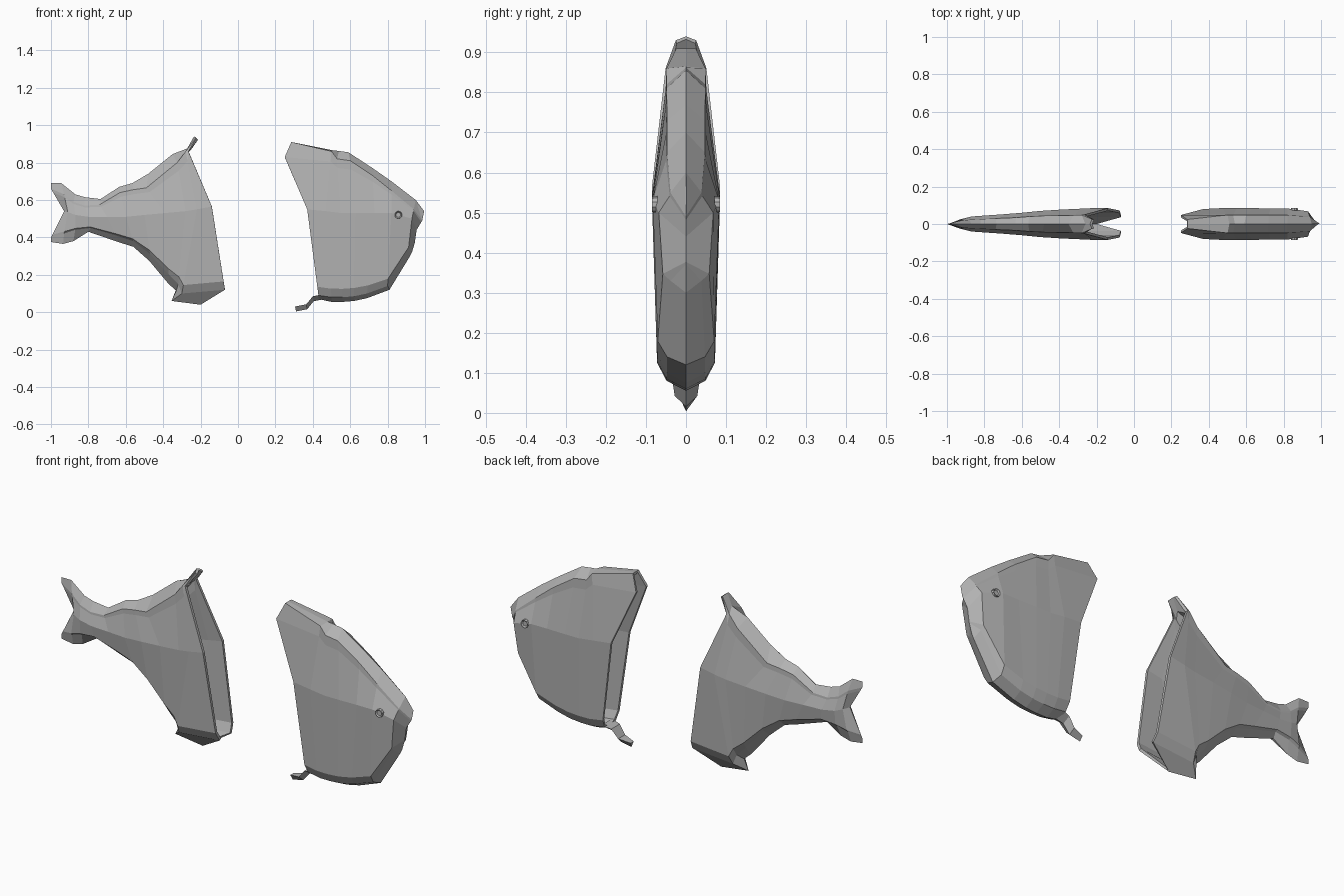
import bpy, bmesh
from math import pi
from mathutils import Vector, Matrix

cube = bpy.data.objects.get("Cube")
if cube:
    bpy.data.objects.remove(cube, do_unlink=True)

grey = bpy.data.materials.new("plain grey")
grey.use_nodes = True
grey.diffuse_color = (0.45, 0.45, 0.45, 1)
grey.node_tree.nodes["Principled BSDF"].inputs["Base Color"].default_value = (0.45, 0.45, 0.45, 1)


def add_object(name, bm):
    mesh = bpy.data.meshes.new(name)
    bm.to_mesh(mesh)
    bm.free()
    mesh.materials.append(grey)
    obj = bpy.data.objects.new(name, mesh)
    bpy.context.collection.objects.link(obj)
    return obj


def lerp(a, b, t):
    return tuple(p + (q - p) * t for p, q in zip(a, b))


def body_shell(name, top, shoulder, middle, belly, keel, widths, cut_corner):
    """Loft a hollow body half from lengthwise lines, open at the cut."""
    bm = bmesh.new()
    widest = max(widths)
    columns = []
    thickness = []
    for i, w in enumerate(widths):
        upper = cut_corner if i == 0 else lerp(shoulder[i], middle[i], 0.17)
        lower = lerp(middle[i], belly[i], 0.9)
        points = [top[i], shoulder[i], upper, middle[i], lower, belly[i], keel[i]]
        spread = [0, 0.3 if i == 0 else 0.57, 0.6, 1, 0.85, 0.57, 0]
        sides = []
        for side in (1, -1):
            verts = [bm.verts.new((p[0], side * s * w, p[1])) for p, s in zip(points, spread)]
            thickness += [max(w / widest, 0.1)] * len(verts)
            sides.append(verts)
        columns.append(sides)
    for a, b in zip(columns, columns[1:]):
        for side in (0, 1):
            for r in range(len(a[side]) - 1):
                quad = [a[side][r], a[side][r + 1], b[side][r + 1], b[side][r]]
                bm.faces.new(quad if side else quad[::-1])
    # Record wall thickness, then join the two sides along the centre line
    layer = bm.verts.layers.deform.verify()
    for v, t in zip(bm.verts, thickness):
        v[layer][0] = t
    bmesh.ops.remove_doubles(bm, verts=bm.verts[:], dist=0.0005)
    bm.normal_update()
    if sum(f.normal.y * f.calc_center_median().y for f in bm.faces) < 0:
        bmesh.ops.reverse_faces(bm, faces=bm.faces[:])
    obj = add_object(name, bm)
    obj.vertex_groups.new(name="wall")
    wall = obj.modifiers.new("wall", 'SOLIDIFY')
    wall.thickness = 0.014
    wall.offset = -1
    wall.vertex_group = "wall"
    return obj


# Front half with head, from the cut to the snout
body_shell(
    "head_half",
    top=[(.285, .91), (.51, .865), (.54, .862), (.59, .855), (.72, .77), (.82, .7), (.95, .6), (.995, .54)],
    shoulder=[(.285, .91), (.5, .86), (.53, .82), (.6, .81), (.72, .73), (.82, .65), (.94, .55), (.985, .49)],
    middle=[(.37, .55), (.47, .54), (.55, .53), (.63, .53), (.73, .53), (.82, .53), (.93, .5), (.955, .44)],
    belly=[(.43, .09), (.5, .08), (.56, .08), (.62, .085), (.69, .1), (.8, .14), (.91, .33), (.945, .37)],
    keel=[(.43, .07), (.5, .055), (.56, .055), (.62, .06), (.69, .075), (.81, .12), (.92, .3), (.93, .32)],
    widths=[.08, .085, .085, .085, .083, .083, .068, 0],
    cut_corner=(.25, .83))

# Rear half with tail, from the cut to the tail fin
body_shell(
    "tail_half",
    top=[(-.235, .94), (-.26, .88), (-.35, .845), (-.48, .74), (-.565, .69), (-.635, .67),
         (-.735, .605), (-.82, .615), (-.87, .63), (-.945, .69), (-1, .69)],
    shoulder=[(-.225, .93), (-.28, .86), (-.325, .8), (-.49, .665), (-.56, .655), (-.63, .64),
              (-.74, .575), (-.82, .57), (-.88, .59), (-.93, .63), (-1, .66)],
    middle=[(-.14, .565), (-.22, .55), (-.28, .54), (-.39, .53), (-.5, .52), (-.6, .51),
            (-.7, .51), (-.8, .51), (-.87, .52), (-.91, .535), (-.93, .54)],
    belly=[(-.07, .12), (-.3, .1), (-.32, .15), (-.37, .2), (-.47, .31), (-.56, .38),
           (-.65, .41), (-.79, .45), (-.87, .44), (-.93, .42), (-1, .4)],
    keel=[(-.2, .04), (-.355, .06), (-.33, .115), (-.37, .15), (-.475, .275), (-.56, .35),
          (-.64, .375), (-.8, .43), (-.88, .38), (-.935, .365), (-1, .375)],
    widths=[.085, .085, .082, .077, .07, .06, .052, .045, .04, .03, 0],
    cut_corner=(-.265, .86))

# Small pointed fin trailing under the head half
bm = bmesh.new()
rings = []
for x, z, w in [(.45, .095, .045), (.4, .085, .035), (.365, .042, .028), (.305, .03, .012)]:
    rings.append([bm.verts.new(c) for c in ((x, -w, z), (x, w, z), (x + .005, 0, z - .026))])
for a, b in zip(rings, rings[1:]):
    for k in range(3):
        n = (k + 1) % 3
        bm.faces.new((a[k], a[n], b[n], b[k]))
bm.faces.new(rings[0])
bm.faces.new(rings[-1])
bmesh.ops.recalc_face_normals(bm, faces=bm.faces[:])
add_object("lower_fin", bm)

# Eyes: short discs with a sunken centre
for name, side in (("left_eye", 1), ("right_eye", -1)):
    bm = bmesh.new()
    # The model faces -y, so both eyes sit on the two flat sides
    place = Matrix.Translation(Vector((.857, side * .078, .52))) @ Matrix.Rotation(-side * pi / 2, 4, 'X')
    bmesh.ops.create_cone(bm, cap_ends=True, segments=10, radius1=.021, radius2=.019, depth=.014)
    cap = max(bm.faces, key=lambda f: f.calc_center_median().z)
    bmesh.ops.inset_region(bm, faces=[cap], thickness=.006, depth=-.006)
    bmesh.ops.transform(bm, matrix=place, verts=bm.verts[:])
    add_object(name, bm)
